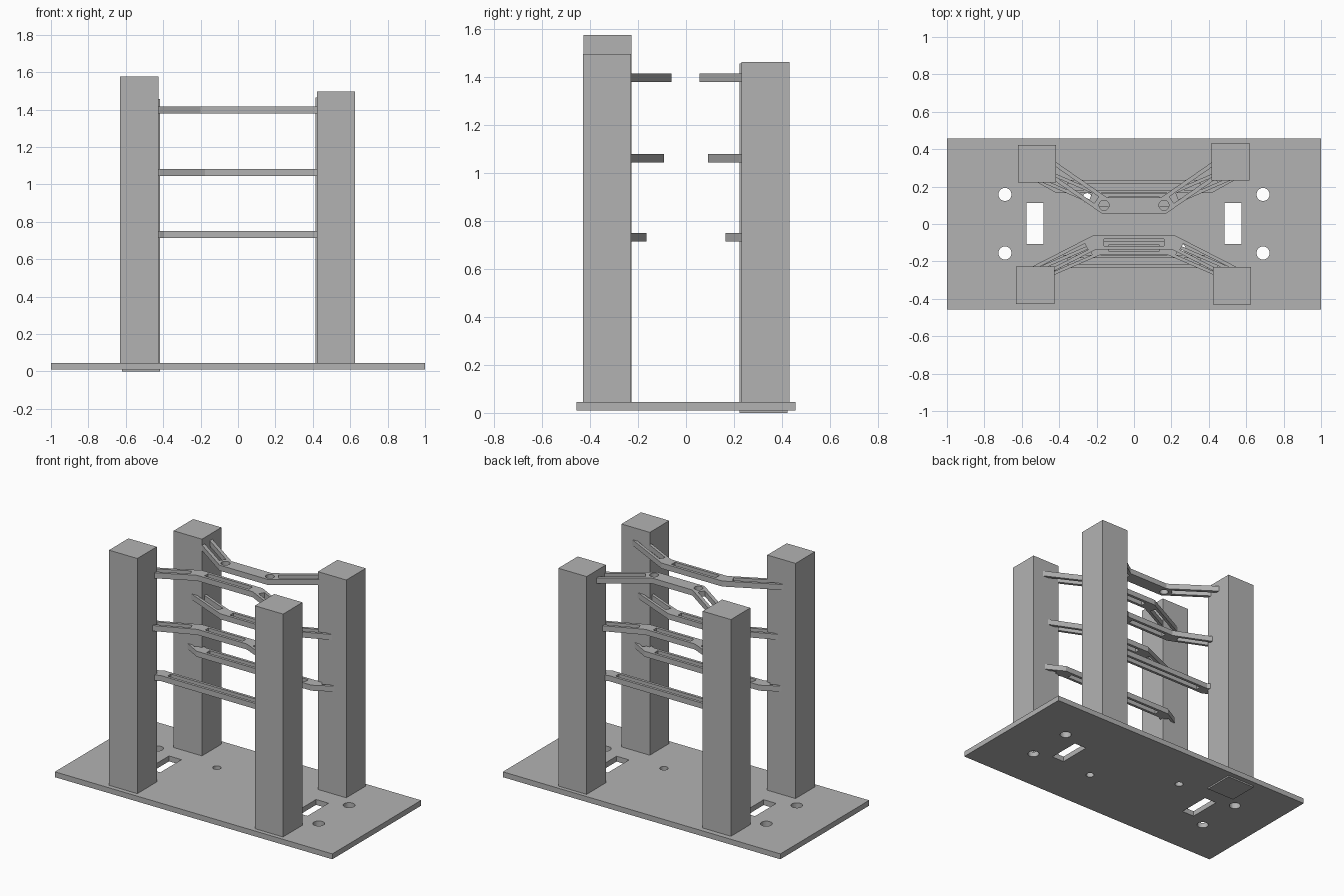
import bpy, bmesh, math
from mathutils import Vector

if "Cube" in bpy.data.objects:
    bpy.data.objects.remove(bpy.data.objects["Cube"])

grey = bpy.data.materials.new("plain grey")
grey.diffuse_color = (0.45, 0.45, 0.45, 1)
grey.use_nodes = True
grey.node_tree.nodes["Principled BSDF"].inputs["Base Color"].default_value = grey.diffuse_color


def prism(name, pts, z0, z1):
    """Extrude a flat outline from z0 to z1."""
    bm = bmesh.new()
    face = bm.faces.new([bm.verts.new((p[0], p[1], z0)) for p in pts])
    ext = bmesh.ops.extrude_face_region(bm, geom=[face])
    top = [v for v in ext["geom"] if isinstance(v, bmesh.types.BMVert)]
    bmesh.ops.translate(bm, verts=top, vec=(0, 0, z1 - z0))
    bmesh.ops.recalc_face_normals(bm, faces=bm.faces)
    mesh = bpy.data.meshes.new(name)
    bm.to_mesh(mesh)
    bm.free()
    mesh.materials.append(grey)
    ob = bpy.data.objects.new(name, mesh)
    bpy.context.collection.objects.link(ob)
    return ob


def rect(x0, x1, y0, y1):
    return [(x0, y0), (x1, y0), (x1, y1), (x0, y1)]


def circle(x, y, r, n=32):
    return [(x + r * math.cos(2 * math.pi * i / n),
             y + r * math.sin(2 * math.pi * i / n)) for i in range(n)]


def cut(ob, outlines, z0, z1):
    """Cut through-openings of the given outlines."""
    for pts in outlines:
        cutter = prism("cutter", pts, z0 - 0.05, z1 + 0.05)
        cutter.hide_render = True
        mod = ob.modifiers.new("opening", "BOOLEAN")
        mod.operation, mod.solver, mod.object = "DIFFERENCE", "EXACT", cutter
        bpy.context.view_layer.objects.active = ob
        bpy.ops.object.modifier_apply(modifier=mod.name)
        bpy.data.objects.remove(cutter, do_unlink=True)


def ribbon(path, w):
    """Outline of a mitred strip of width w along a path."""
    pts = [Vector(p) for p in path]
    dirs = [(b - a).normalized() for a, b in zip(pts, pts[1:])]
    left, right = [], []
    for i, p in enumerate(pts):
        d0, d1 = dirs[max(i - 1, 0)], dirs[min(i, len(dirs) - 1)]
        n = Vector((-d0.y - d1.y, d0.x + d1.x)).normalized()
        off = n * (w / 2 / n.dot(Vector((-d0.y, d0.x))))
        left.append(p + off)
        right.append(p - off)
    return left + right[::-1]


def crossbar(name, side, kink, end, z, w, middle_slot=True, pivots=False):
    """Bent bar between two posts, with slotted arms and middle."""
    (kx, ky), (ex, ey) = kink, end
    path = [(-ex, side * ey), (-kx, side * ky), (kx, side * ky), (ex, side * ey)]
    z1 = z + 0.036
    bar = prism(name, ribbon(path, w), z, z1)
    holes = []
    for s in (-1, 1):
        k, e = Vector((s * kx, side * ky)), Vector((s * ex, side * ey))
        d = (e - k).normalized()
        holes.append(ribbon([k + d * 0.05, e - d * 0.02], w * 0.5))
        if pivots:
            holes.append(circle(s * kx, side * ky, 0.027, 24))
    if middle_slot:
        holes.append(ribbon([(0.05 - kx, side * ky), (kx - 0.05, side * ky)], w * 0.5))
    cut(bar, holes, z, z1)


# Base plate with two slots, four mounting holes and two small holes
base = prism("base_plate", rect(-1, 1, -0.457, 0.457), 0.01, 0.045)
openings = [circle(-0.25, 0.14, 0.025), circle(0.25, -0.13, 0.025)]
for s in (-1, 1):
    openings.append(rect(s * 0.53 - 0.045, s * 0.53 + 0.045, -0.107, 0.111))
    openings += [circle(s * 0.69, y, 0.035) for y in (-0.155, 0.158)]
cut(base, openings, 0.01, 0.045)

# Four posts of slightly different height
for name, x, y, z0, z1 in (("front_left_post", -0.528, -0.328, 0.03, 1.577),
                           ("front_right_post", 0.524, -0.33, 0.03, 1.497),
                           ("back_left_post", -0.518, 0.323, 0.0, 1.457),
                           ("back_right_post", 0.516, 0.332, 0.03, 1.464)):
    prism(name, rect(x - 0.102, x + 0.102, y - 0.1, y + 0.1), z0, z1)

# Three levels of crossbars, front and back
for side, label in ((-1, "front"), (1, "back")):
    crossbar(label + "_low_bar", side, (0.405, 0.2), (0.54, 0.275), 0.714, 0.07)
    crossbar(label + "_middle_bar", side, (0.185, 0.128), (0.55, 0.287), 1.045, 0.072)
crossbar("front_top_bar", -1, (0.21, 0.098), (0.575, 0.285), 1.38, 0.074)
crossbar("back_top_bar", 1, (0.16, 0.1), (0.52, 0.35), 1.38, 0.086,
         middle_slot=False, pivots=True)
